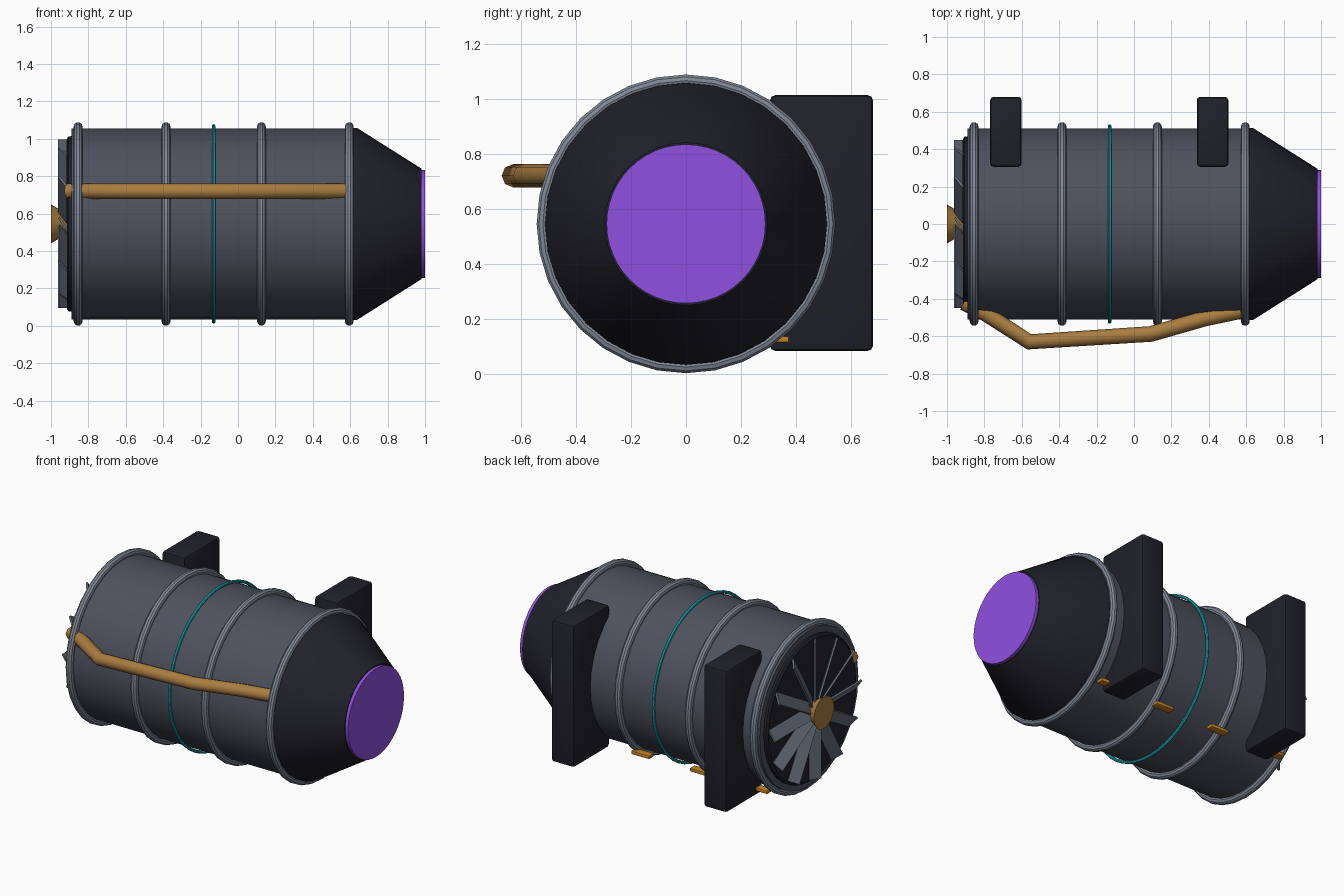
import bpy, bmesh, math
from mathutils import Matrix, Vector

if "Cube" in bpy.data.objects:
    bpy.data.objects.remove(bpy.data.objects["Cube"])

CZ = 0.545  # height of the engine axis


def mat(name, rgb):
    m = bpy.data.materials.new(name)
    m.diffuse_color = (*rgb, 1)
    m.use_nodes = True
    m.node_tree.nodes["Principled BSDF"].inputs["Base Color"].default_value = m.diffuse_color
    return m


HULL = mat("slate_grey", (0.076, 0.084, 0.112))
RING = mat("light_steel", (0.216, 0.246, 0.305))
DARK = mat("near_black", (0.015, 0.015, 0.024))
BRASS = mat("brass", (0.40, 0.205, 0.052))
AMBER = mat("amber", (0.56, 0.23, 0.02))
GLOW = mat("violet", (0.28, 0.08, 0.75))
CYAN = mat("cyan", (0.013, 0.456, 0.485))
BLADE = mat("blade_grey", (0.141, 0.165, 0.205))


def add(name, bm, m, smooth=True):
    bmesh.ops.recalc_face_normals(bm, faces=bm.faces)
    me = bpy.data.meshes.new(name)
    bm.to_mesh(me)
    bm.free()
    me.materials.append(m)
    ob = bpy.data.objects.new(name, me)
    bpy.context.collection.objects.link(ob)
    if smooth:
        bpy.ops.object.select_all(action='DESELECT')
        ob.select_set(True)
        bpy.context.view_layer.objects.active = ob
        bpy.ops.object.shade_smooth_by_angle(angle=math.radians(35))
    return ob


def lathe(name, prof, m, n=32, closed=False):
    """Spin (x, radius) points around the engine axis; ends are capped unless closed."""
    bm = bmesh.new()
    loops = [[bm.verts.new((x, r * math.sin(2 * math.pi * i / n), CZ + r * math.cos(2 * math.pi * i / n)))
              for i in range(n)] for x, r in prof]
    pairs = list(zip(loops, loops[1:]))
    if closed:
        pairs.append((loops[-1], loops[0]))
    else:
        bm.faces.new(loops[0])
        bm.faces.new(loops[-1])
    for a, b in pairs:
        for i in range(n):
            j = (i + 1) % n
            bm.faces.new((a[i], a[j], b[j], b[i]))
    return add(name, bm, m)


def hoop(name, x, R, r, m, n=32, k=10):
    prof = [(x + r * math.cos(2 * math.pi * i / k), R + r * math.sin(2 * math.pi * i / k)) for i in range(k)]
    lathe(name, prof, m, n, True)


def box(name, c, size, m, bevel=0.0, rot=Matrix()):
    bm = bmesh.new()
    bmesh.ops.create_cube(bm, size=1, matrix=rot @ Matrix.Translation(c) @ Matrix.Diagonal((*size, 1)))
    if bevel:
        bmesh.ops.bevel(bm, geom=bm.edges[:], offset=bevel, segments=2, profile=0.5, affect='EDGES')
    return add(name, bm, m, bool(bevel))


# main casing, nozzle and glowing exhaust
lathe("casing", [(-0.89, 0.51), (0.62, 0.51)], HULL)
lathe("nozzle", [(0.615, 0.513), (0.637, 0.513), (0.98, 0.296)], DARK)
lathe("exhaust_glow", [(0.95, 0.289), (1.0, 0.289)], GLOW, 48)

# intake plate with a softened rim
lathe("intake_plate", [(-0.915, 0.455), (-0.905, 0.468), (-0.88, 0.47)], DARK)

# reinforcing rings and thin light band
for i, x in enumerate((-0.855, -0.385, 0.125, 0.595)):
    hoop(f"casing_ring_{i + 1}", x, 0.521, 0.0235, RING)
hoop("light_band", -0.13, 0.523, 0.010, CYAN, 48, 8)

# pitched fan blades
for i in range(12):
    turn = Matrix.Translation((-0.935, 0, CZ)) @ Matrix.Rotation(math.radians(30 * i), 4, 'X')
    box(f"fan_blade_{i + 1}", (0, 0, 0.26), (0.012, 0.08, 0.38), BLADE,
        rot=turn @ Matrix.Rotation(math.radians(35), 4, 'Z'))

# fan hub, wide end outward
lathe("fan_hub", [(-1.0, 0.104), (-0.85, 0.015)], BRASS, 24)

# mounting pylons on the back
for name, x in (("front_pylon", -0.685), ("rear_pylon", 0.42)):
    box(name, (x, 0.493, 0.548), (0.168, 0.374, 0.93), DARK, 0.018)

# small clips low on the back
for i, x in enumerate((-0.785, -0.355, 0.07, 0.495)):
    box(f"clip_{i + 1}", (x, 0.35, 0.125), (0.13, 0.05, 0.022), AMBER, 0.004)

# bent feed pipe along the front
cu = bpy.data.curves.new("feed_pipe", 'CURVE')
cu.dimensions = '3D'
cu.bevel_depth = 0.042
cu.bevel_resolution = 2
cu.use_fill_caps = True
path = [(-0.91, -0.42), (-0.80, -0.475), (-0.56, -0.63), (0.09, -0.588), (0.38, -0.505), (0.57, -0.465)]
sp = cu.splines.new('POLY')
sp.points.add(len(path) - 1)
for p, (x, y) in zip(sp.points, path):
    p.co = (x, y, 0.72, 1)
cu.materials.append(BRASS)
bpy.context.collection.objects.link(bpy.data.objects.new("feed_pipe", cu))
